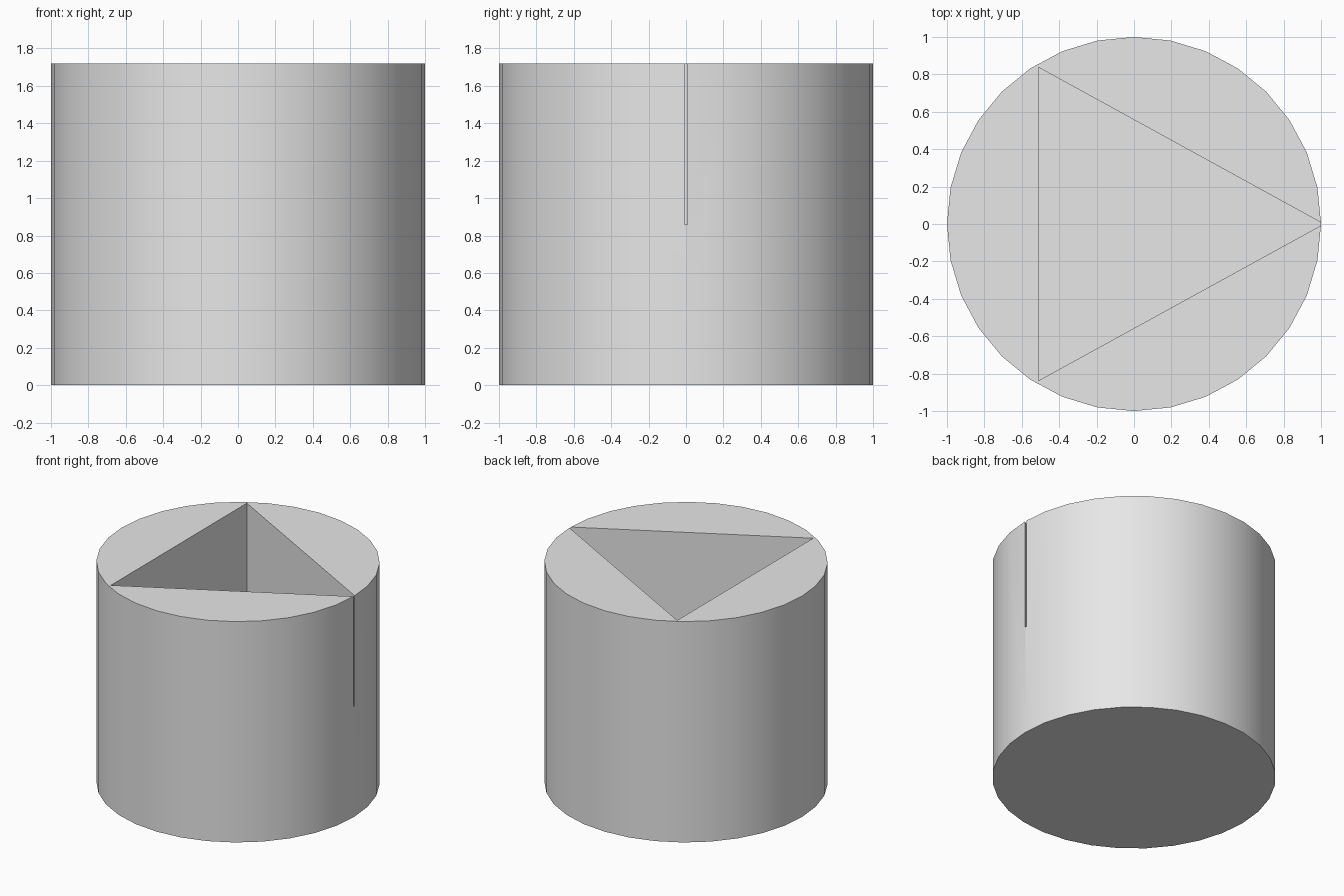
import bpy
import bmesh
import math

cube = bpy.data.objects.get("Cube")
if cube:
    bpy.data.objects.remove(cube, do_unlink=True)

HEIGHT = 1.72
POCKET_FLOOR = HEIGHT / 2

grey = bpy.data.materials.new("light grey")
grey.use_nodes = True
colour = (0.8, 0.8, 0.8, 1)
grey.diffuse_color = colour
grey.node_tree.nodes["Principled BSDF"].inputs["Base Color"].default_value = colour


def prism(name, outline, bottom, top):
    """Extrude a flat outline upwards into a closed solid."""
    bm = bmesh.new()
    base = bm.faces.new([bm.verts.new((x, y, bottom)) for x, y in outline])
    extruded = bmesh.ops.extrude_face_region(bm, geom=[base], use_keep_orig=True)
    verts = [v for v in extruded["geom"] if isinstance(v, bmesh.types.BMVert)]
    bmesh.ops.translate(bm, verts=verts, vec=(0, 0, top - bottom))
    bmesh.ops.recalc_face_normals(bm, faces=bm.faces)
    mesh = bpy.data.meshes.new(name)
    bm.to_mesh(mesh)
    bm.free()
    mesh.materials.append(grey)
    obj = bpy.data.objects.new(name, mesh)
    bpy.context.collection.objects.link(obj)
    return obj


# Round body
SIDES = 32
angles = [2 * math.pi * i / SIDES for i in range(SIDES)]
body = prism("round_body", [(math.cos(a), math.sin(a)) for a in angles], 0, HEIGHT)

# Triangular pocket, whose tip breaks through the wall as a thin slit
pocket = prism("pocket_cutter", [(1.014, 0), (-0.51, 0.837), (-0.51, -0.837)],
               POCKET_FLOOR, HEIGHT + 0.2)
pocket.hide_render = True

cut = body.modifiers.new("pocket", 'BOOLEAN')
cut.operation = 'DIFFERENCE'
cut.solver = 'EXACT'
cut.object = pocket
bpy.ops.object.select_all(action='DESELECT')
bpy.context.view_layer.objects.active = body
body.select_set(True)
bpy.ops.object.modifier_apply(modifier=cut.name)
bpy.data.objects.remove(pocket, do_unlink=True)

# Smooth wall with crisp rims
bpy.ops.object.shade_smooth_by_angle(angle=math.radians(30))
